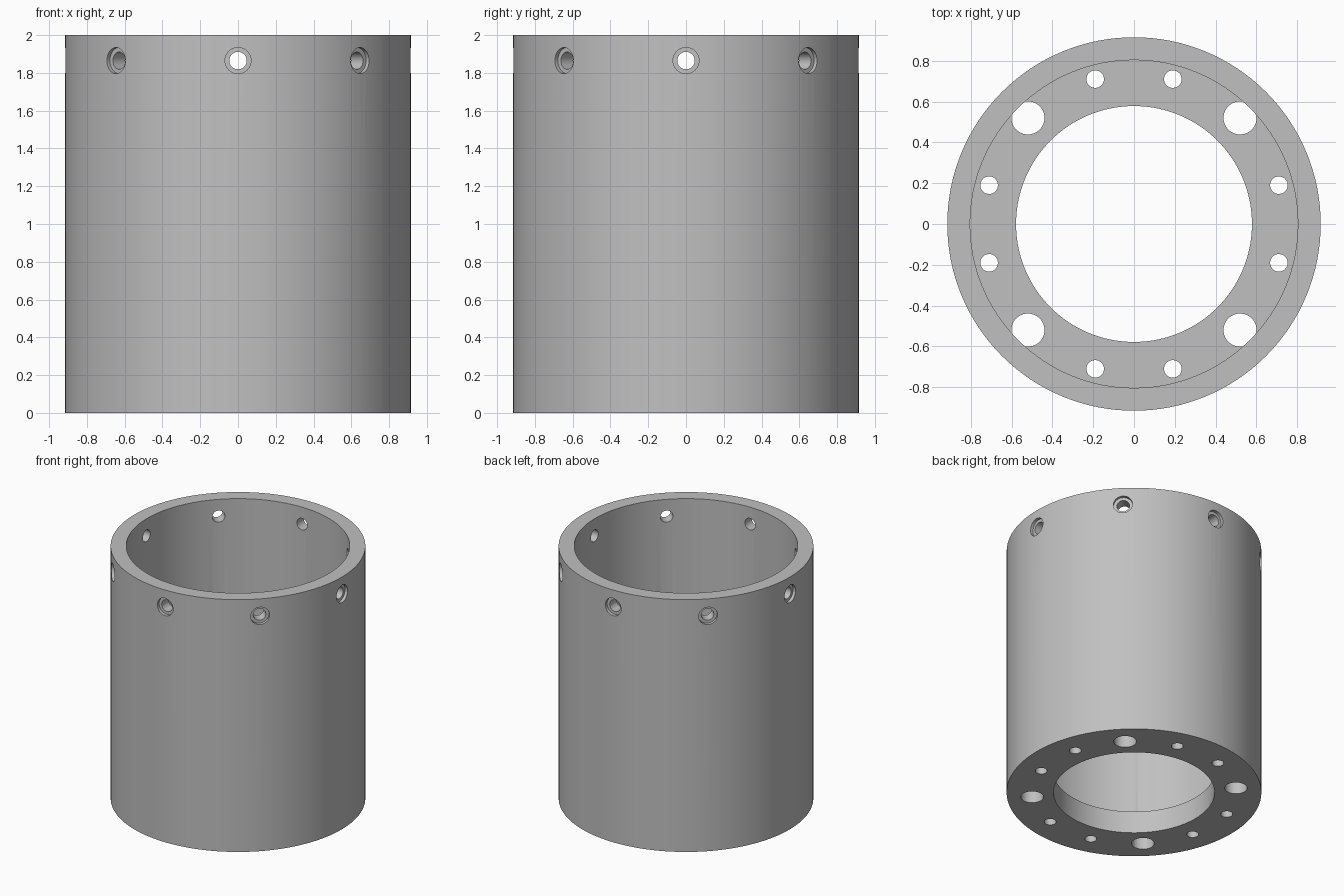
import bpy, bmesh
from math import pi, radians
from mathutils import Matrix, Vector

OUTER, INNER, BORE = 0.915, 0.803, 0.578
HEIGHT, FLOOR = 2.0, 0.175
HOLE_RING = 0.735      # radius of the bolt circle in the floor
SCREW_Z = 1.865        # height of the radial screw holes

cube = bpy.data.objects.get("Cube")
if cube:
    bpy.data.objects.remove(cube, do_unlink=True)


def lathe(bm, profile, steps, matrix=Matrix(), closed=False):
    """Revolve (radius, height) points about z, then place the solid."""
    rings = []
    for r, h in profile:
        ring = [matrix @ (Matrix.Rotation(2 * pi * i / steps, 4, "Z") @ Vector((r, 0, h)))
                for i in range(steps)]
        rings.append([bm.verts.new(co) for co in ring])
    pairs = list(zip(rings, rings[1:]))
    if closed:
        pairs.append((rings[-1], rings[0]))
    else:
        bm.faces.new(rings[0][::-1])
        bm.faces.new(rings[-1])
    for a, b in pairs:
        for i in range(steps):
            j = (i + 1) % steps
            bm.faces.new((a[i], a[j], b[j], b[i]))


def make_object(name, bm):
    bmesh.ops.recalc_face_normals(bm, faces=bm.faces)
    mesh = bpy.data.meshes.new(name)
    bm.to_mesh(mesh)
    bm.free()
    obj = bpy.data.objects.new(name, mesh)
    bpy.context.collection.objects.link(obj)
    return obj


grey = bpy.data.materials.new("plain grey")
grey.use_nodes = True
colour = (0.53, 0.53, 0.53, 1)
grey.diffuse_color = colour
grey.node_tree.nodes["Principled BSDF"].inputs["Base Color"].default_value = colour

# Tube with an inward flange at the bottom
bm = bmesh.new()
lathe(bm, [(OUTER, 0), (OUTER, HEIGHT), (INNER, HEIGHT),
           (INNER, FLOOR), (BORE, FLOOR), (BORE, 0)], 128, closed=True)
tube = make_object("flanged_tube", bm)
tube.data.materials.append(grey)

# All holes as one set of separate cutting solids
bm = bmesh.new()
for k in range(12):
    # Floor holes: every third one, on the diagonals, is large
    radius = 0.081 if k % 3 == 1 else 0.043
    place = Matrix.Rotation(radians(15 + 30 * k), 4, "Z") @ Matrix.Translation((HOLE_RING, 0, 0))
    lathe(bm, [(radius, -0.1), (radius, FLOOR + 0.001)], 40, place)
for k in range(8):
    # Counterbored screw holes around the rim
    place = (Matrix.Rotation(k * pi / 4, 4, "Z") @ Matrix.Translation((0, 0, SCREW_Z))
             @ Matrix.Rotation(pi / 2, 4, "Y"))
    lathe(bm, [(0.046, 0.7), (0.046, 0.89), (0.069, 0.89), (0.069, 1.0)], 40, place)
# Turn the floor holes so the large ones sit on the diagonals
cutter = make_object("hole_cutter", bm)
cutter.hide_render = True

cut = tube.modifiers.new("holes", "BOOLEAN")
cut.operation = "DIFFERENCE"
cut.solver = "EXACT"
cut.object = cutter

bpy.ops.object.select_all(action="DESELECT")
tube.select_set(True)
bpy.context.view_layer.objects.active = tube
bpy.ops.object.modifier_apply(modifier="holes")
bpy.data.objects.remove(cutter, do_unlink=True)
bpy.ops.object.shade_smooth_by_angle(angle=radians(30))
